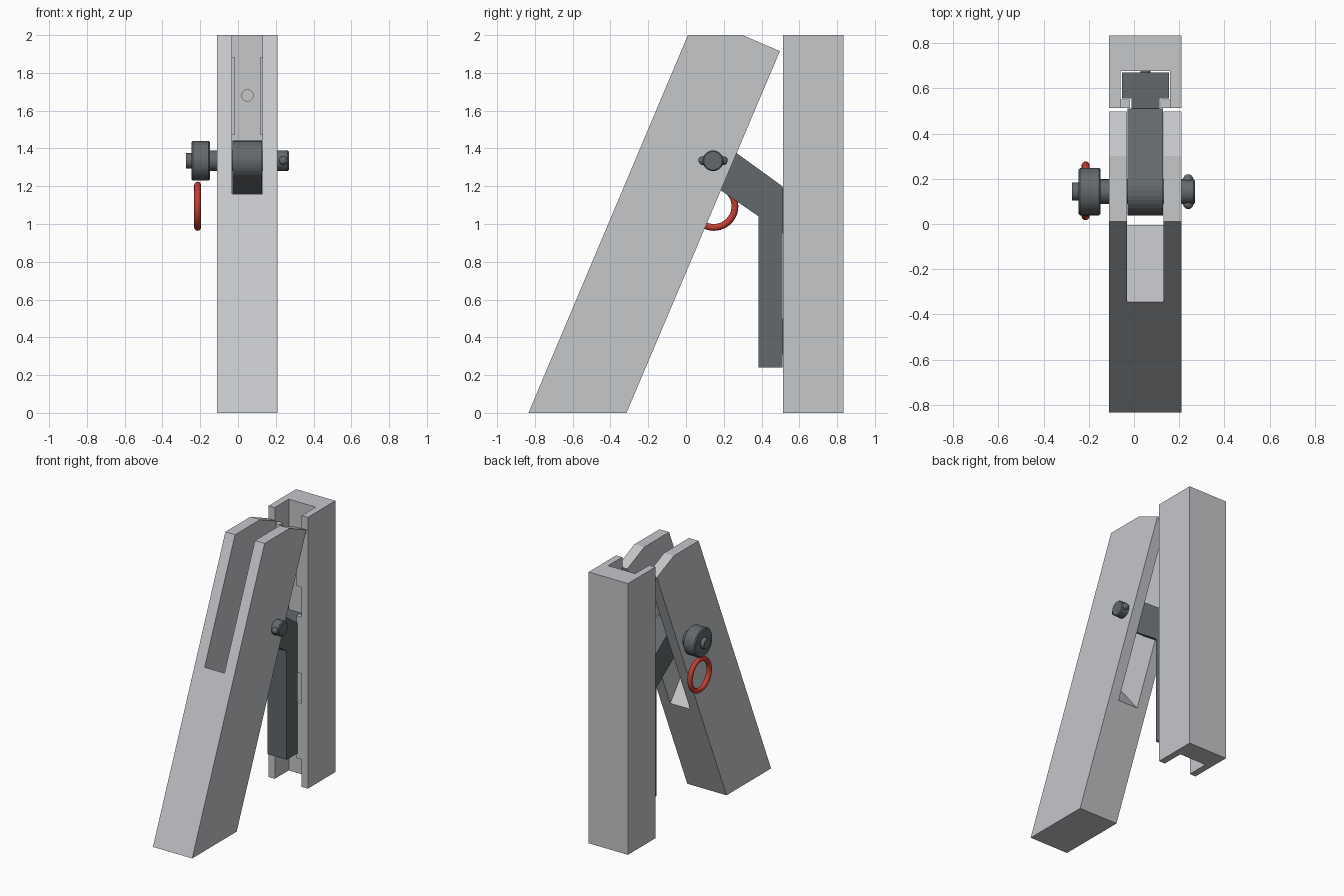
import bpy, bmesh, math
from mathutils import Matrix, Vector

cube = bpy.data.objects.get("Cube")
if cube:
    bpy.data.objects.remove(cube, do_unlink=True)

CX = 0.05                      # middle plane shared by all the parts
PIVOT = Vector((CX, 0.143, 1.335))


def material(name, colour):
    m = bpy.data.materials.new(name)
    m.use_nodes = True
    m.diffuse_color = (*colour, 1)
    node = next(n for n in m.node_tree.nodes if n.type == 'BSDF_PRINCIPLED')
    node.inputs["Base Color"].default_value = (*colour, 1)
    return m


GREY = material("light grey", (0.56, 0.57, 0.59))
STEEL = material("dark steel", (0.125, 0.14, 0.15))
RED = material("red", (0.55, 0.05, 0.03))


def finish(name, bm, mat, smooth=False):
    bmesh.ops.recalc_face_normals(bm, faces=bm.faces)
    mesh = bpy.data.meshes.new(name)
    bm.to_mesh(mesh)
    bm.free()
    mesh.materials.append(mat)
    ob = bpy.data.objects.new(name, mesh)
    bpy.context.collection.objects.link(ob)
    if smooth:
        bpy.ops.object.select_all(action='DESELECT')
        ob.select_set(True)
        bpy.context.view_layer.objects.active = ob
        bpy.ops.object.shade_smooth_by_angle(angle=math.radians(35))
    return ob


def prism(name, points, direction, mat):
    """Extrude a closed outline of 3D points along a direction."""
    bm = bmesh.new()
    face = bm.faces.new([bm.verts.new(p) for p in points])
    geom = bmesh.ops.extrude_face_region(bm, geom=[face])["geom"]
    verts = [g for g in geom if isinstance(g, bmesh.types.BMVert)]
    bmesh.ops.translate(bm, verts=verts, vec=direction)
    return finish(name, bm, mat)


def side_prism(name, outline, half_width, mat):
    """Outline in (y, z), extruded evenly about the middle plane."""
    points = [(CX - half_width, y, z) for y, z in outline]
    return prism(name, points, (2 * half_width, 0, 0), mat)


def box(name, x, y, z, mat):
    points = [(x[0], y[0], z[0]), (x[1], y[0], z[0]), (x[1], y[1], z[0]), (x[0], y[1], z[0])]
    return prism(name, points, (0, 0, z[1] - z[0]), mat)


def lathe(name, profile, axis, centre, mat, steps=32):
    """Spin (distance along axis, radius) pairs around an axis."""
    bm = bmesh.new()
    verts = [bm.verts.new((r, 0, d)) for d, r in profile]
    edges = [bm.edges.new(pair) for pair in zip(verts, verts[1:])]
    bmesh.ops.spin(bm, geom=verts + edges, axis=(0, 0, 1), cent=(0, 0, 0),
                   angle=math.tau, steps=steps)
    bmesh.ops.remove_doubles(bm, verts=bm.verts, dist=1e-5)
    turn = Vector((0, 0, 1)).rotation_difference(Vector(axis)).to_matrix().to_4x4()
    bmesh.ops.transform(bm, matrix=Matrix.Translation(centre) @ turn, verts=bm.verts)
    return finish(name, bm, mat, smooth=True)


def cut(ob, cutter):
    mod = ob.modifiers.new("cut", 'BOOLEAN')
    mod.operation = 'DIFFERENCE'
    mod.solver = 'EXACT'
    mod.object = cutter
    cutter.hide_render = True
    bpy.context.view_layer.objects.active = ob
    bpy.ops.object.modifier_apply(modifier=mod.name)
    bpy.data.objects.remove(cutter, do_unlink=True)


# Leaning arm with a forked upper end
arm = side_prism("leaning_arm",
                 [(-0.834, 0), (-0.315, 0), (0.497, 1.915), (0.30, 2), (0.01, 2)], 0.16, GREY)
cut(arm, side_prism("fork_cutter",
                    [(-0.515, 1.372), (0.165, 0.52), (0.9, 0.52), (0.9, 2.2), (-0.515, 2.2)],
                    0.081, GREY))

# Upright channel post
front, lip, back, rear = 0.514, 0.55, 0.677, 0.834
outer, inner, throat = 0.16, 0.11, 0.068
half = [(outer, rear), (outer, front), (inner, front), (inner, back)]
outline = half + [(-x, y) for x, y in reversed(half)]
post = prism("upright_channel", [(CX + x, y, 0) for x, y in outline], (0, 0, 2), GREY)

# Locating holes and lip tabs repeat up the channel
for i in range(3):
    low = 0.20 + i * 0.635
    hole = lathe("hole_cutter", [(-0.03, 0), (-0.03, 0.03), (0.03, 0.03), (0.03, 0)],
                 (0, 1, 0), (CX, back, low + 0.21), GREY, 24)
    cut(post, hole)
    for name, s in (("left", 1), ("right", -1)):
        x = sorted((CX + s * throat, CX + s * inner))
        box(f"lip_tab_{name}_{i + 1}", x, (front, lip), (low, low + 0.415), GREY)

# Bent bracket with a rounded end around the pivot pin
radius = 0.106
slope = math.atan2(0.808, 0.589)
arc = [slope + math.pi * k / 16 for k in range(17)]
outline = [(0.385, 0.24), (0.51, 0.24), (0.51, 1.20)]
outline += [(PIVOT.y + radius * math.cos(a), PIVOT.z + radius * math.sin(a)) for a in arc]
outline += [(0.385, 1.04)]
side_prism("bent_bracket", outline, 0.078, STEEL)

# T-shaped lugs that hook behind the lips
for name, z in (("lower", (0.31, 0.50)), ("upper", (0.95, 1.19))):
    box(f"{name}_lug_neck", (CX - 0.062, CX + 0.062), (0.505, 0.56), z, STEEL)
    box(f"{name}_lug_head", (CX - 0.104, CX + 0.104), (0.555, 0.671), z, STEEL)
    lathe(f"{name}_lug_stud", [(0.66, 0), (0.66, 0.022), (0.682, 0.022), (0.682, 0)],
          (0, 1, 0), (CX, 0, sum(z) / 2), STEEL, 20)

# Pivot pin with its collar and button
lathe("pivot_pin",
      [(-0.275, 0), (-0.275, 0.04), (-0.245, 0.04), (-0.245, 0.098), (-0.238, 0.105),
       (-0.155, 0.105), (-0.148, 0.098), (-0.148, 0.055), (0.263, 0.055), (0.27, 0.049), (0.27, 0)],
      (1, 0, 0), (0, PIVOT.y, PIVOT.z), STEEL)

# Locking balls at the pin tip
for name, s in (("front", -1), ("back", 1)):
    bm = bmesh.new()
    bmesh.ops.create_uvsphere(bm, u_segments=16, v_segments=10, radius=0.023,
                              matrix=Matrix.Translation((0.24, PIVOT.y + s * 0.054, PIVOT.z)))
    finish(f"locking_ball_{name}", bm, STEEL, smooth=True)

# Pull ring hanging from the collar
ring = [(0.018 * math.sin(math.tau * k / 12), 0.112 + 0.018 * math.cos(math.tau * k / 12))
        for k in range(13)]
lathe("pull_ring", ring, (1, 0, 0), (-0.214, 0.147, 1.094), RED, 48)
